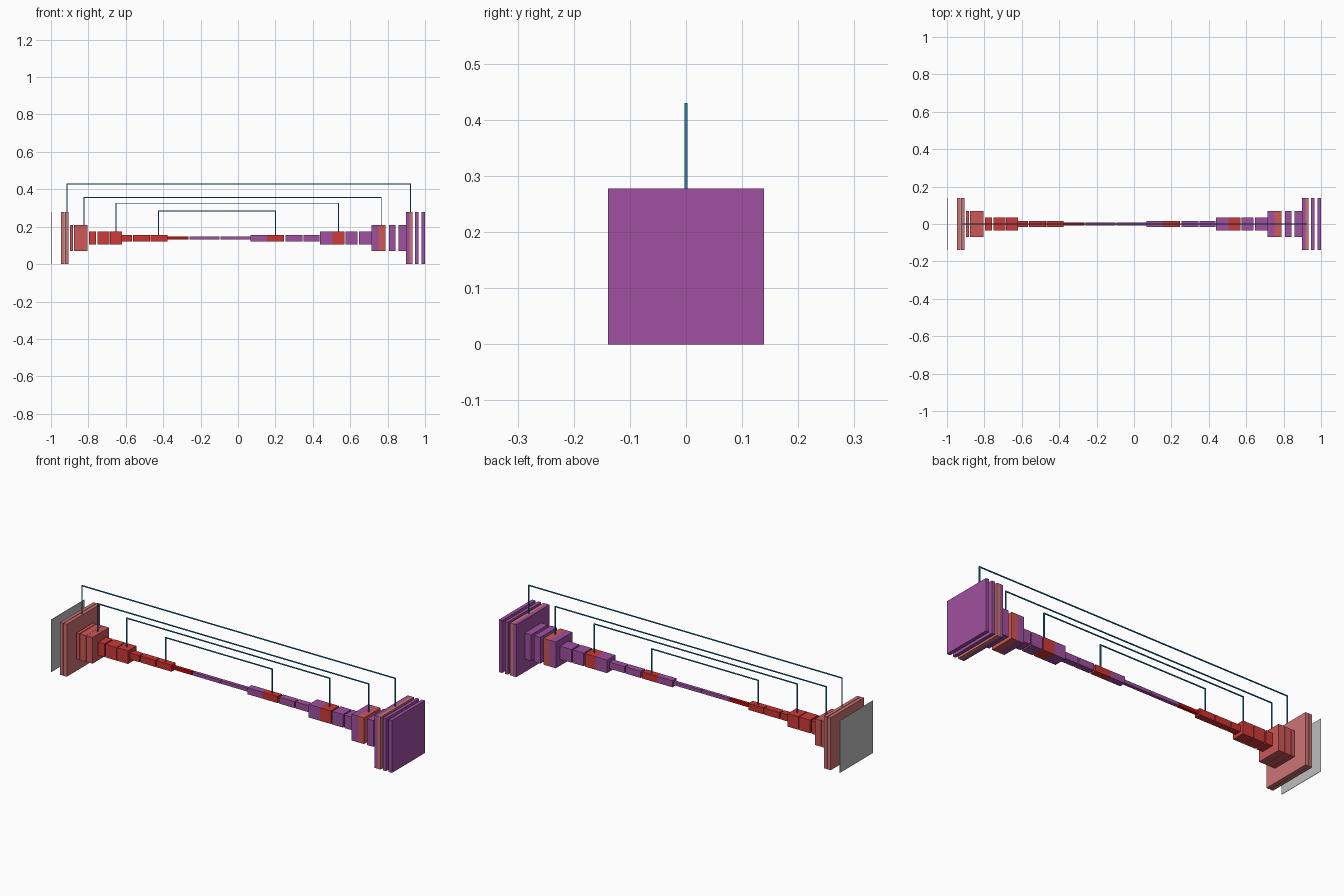
import bpy, bmesh

if "Cube" in bpy.data.objects:
    bpy.data.objects.remove(bpy.data.objects["Cube"])

CZ = 0.139  # height of the common centre axis


def material(name, rgb):
    lin = [((c / 255 + 0.055) / 1.055) ** 2.4 if c > 10 else c / 255 / 12.92 for c in rgb]
    m = bpy.data.materials.new(name)
    m.diffuse_color = (*lin, 1)
    m.use_nodes = True
    m.node_tree.nodes["Principled BSDF"].inputs["Base Color"].default_value = m.diffuse_color
    return m


GREY = material("grey", (190, 190, 190))
ROSE = material("rose", (205, 115, 115))
CORAL = material("coral", (205, 87, 87))
RED = material("red", (205, 58, 56))
SCARLET = material("scarlet", (205, 50, 48))
CRIMSON = material("crimson", (190, 10, 10))
PURPLE = material("purple", (160, 80, 160))
BLUE = material("blue", (35, 130, 170))


def add_boxes(name, boxes, mat):
    """Each box is (x0, x1, y0, y1, z0, z1)."""
    bm = bmesh.new()
    for x0, x1, y0, y1, z0, z1 in boxes:
        geo = bmesh.ops.create_cube(bm, size=1)
        for v in geo["verts"]:
            v.co = ((x0 + x1) / 2 + v.co.x * (x1 - x0),
                    (y0 + y1) / 2 + v.co.y * (y1 - y0),
                    (z0 + z1) / 2 + v.co.z * (z1 - z0))
    mesh = bpy.data.meshes.new(name)
    bm.to_mesh(mesh)
    bm.free()
    mesh.materials.append(mat)
    obj = bpy.data.objects.new(name, mesh)
    bpy.context.collection.objects.link(obj)


def slabs(name, half, mat, spans):
    """Square slabs of one size strung along the axis."""
    add_boxes(name, [(a, b, -half, half, CZ - half, CZ + half) for a, b in spans], mat)


# half sizes, each level half of the previous one
H = [0.139 / 2 ** i for i in range(5)]

# thin input plate
slabs("input_plate", H[0], GREY, [(-1.0, -0.998)])

# shrinking left side
slabs("left_slabs_large", H[0], ROSE, [(-0.946, -0.928), (-0.925, -0.907)])
slabs("left_slabs_medium", H[1], CORAL, [(-0.899, -0.881), (-0.878, -0.842), (-0.841, -0.805)])
slabs("left_blocks_small", H[2], RED, [(-0.796, -0.759), (-0.752, -0.688), (-0.684, -0.621)])
slabs("left_bars", H[3], SCARLET, [(-0.620, -0.566), (-0.561, -0.471), (-0.467, -0.378)])

# narrow middle
slabs("middle_rod_red", H[4], CRIMSON, [(-0.378, -0.264)])
slabs("middle_rods", H[4], PURPLE, [(-0.260, -0.098), (-0.094, 0.068)])

# growing right side: joined pair (purple + red), then two separate purple slabs
RIGHT = [
    ("bars", H[3], SCARLET, (0.068, 0.155, 0.245), [(0.254, 0.344), (0.349, 0.437)]),
    ("blocks_small", H[2], RED, (0.439, 0.505, 0.569), [(0.576, 0.640), (0.648, 0.714)]),
    ("slabs_medium", H[1], CORAL, (0.715, 0.752, 0.788), [(0.806, 0.842), (0.859, 0.897)]),
    ("slabs_large", H[0], ROSE, (0.898, 0.916, 0.934), [(0.947, 0.965), (0.981, 1.0)]),
]
for label, half, mat, (a, b, c), spans in RIGHT:
    slabs("right_" + label, half, PURPLE, [(a, b)] + spans)
    slabs("right_" + label + "_joined", half, mat, [(b, c)])

# bridging wires from the left blocks to the joined right blocks
T = 0.0025
WIRES = [
    (-0.915, 0.922, 0.430, H[0]),
    (-0.823, 0.766, 0.359, H[1]),
    (-0.652, 0.537, 0.328, H[2]),
    (-0.424, 0.200, 0.286, H[3]),
]
for i, (a, b, top, half) in enumerate(WIRES):
    base = CZ + half
    add_boxes(f"bridge_wire_{i + 1}", [
        (a - T, a + T, -T, T, base, top - 2 * T),
        (b - T, b + T, -T, T, base, top - 2 * T),
        (a - T, b + T, -T, T, top - 2 * T, top),
    ], BLUE)
